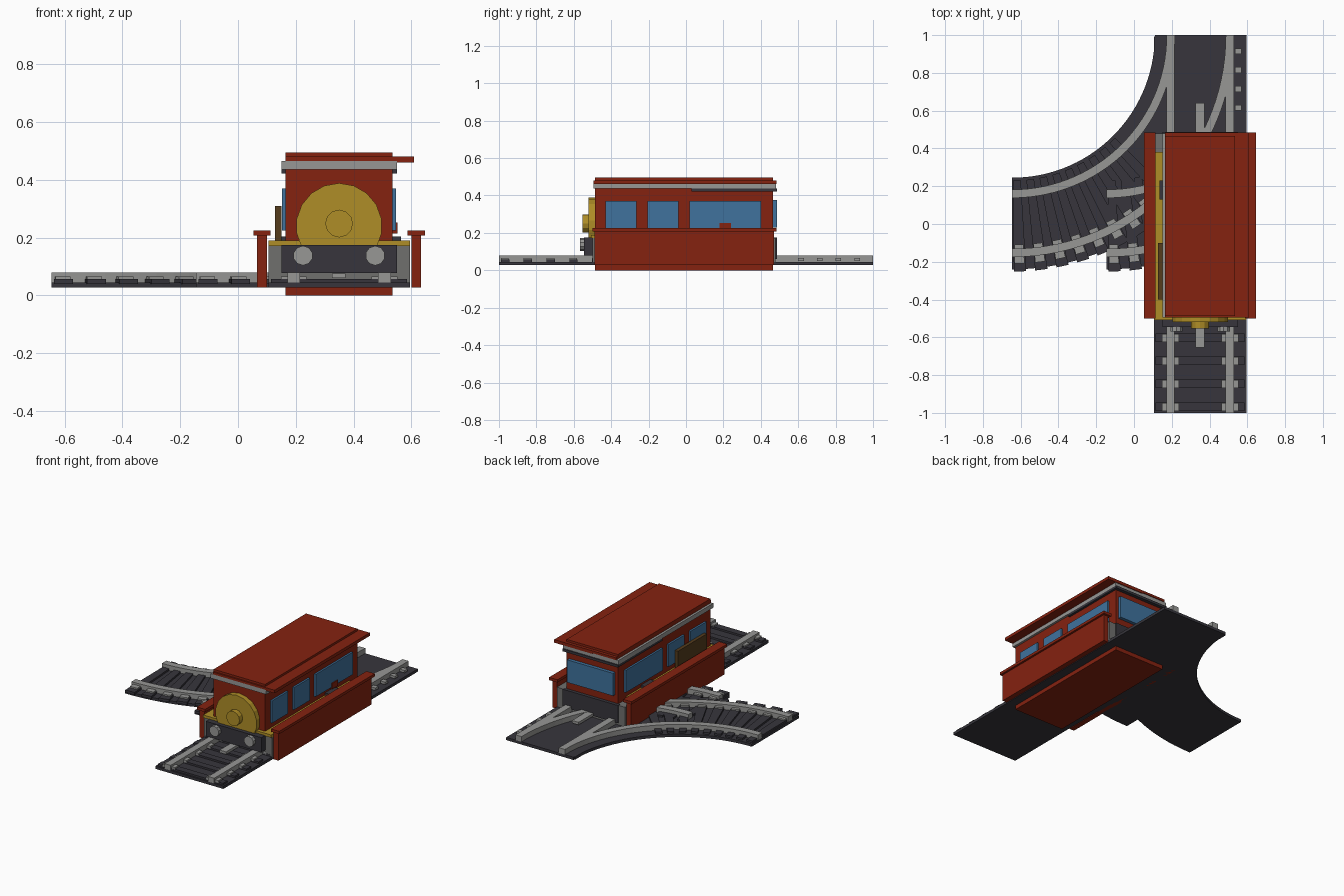
import bpy, bmesh, math
from mathutils import Matrix

if "Cube" in bpy.data.objects:
    bpy.data.objects.remove(bpy.data.objects["Cube"], do_unlink=True)


def material(name, r, g, b):
    m = bpy.data.materials.new(name)
    m.use_nodes = True
    m.diffuse_color = (r, g, b, 1)
    m.node_tree.nodes["Principled BSDF"].inputs["Base Color"].default_value = (r, g, b, 1)
    return m


red = material("brick red", .235, .016, .005)
gold = material("gold", .43, .27, .02)
light_gray = material("light gray", .31, .31, .30)
mid_gray = material("stone gray", .16, .16, .155)
dark = material("charcoal", .038, .036, .045)
blue = material("window blue", .05, .17, .34)
brown = material("dark brown", .09, .045, .012)


def finish(bm, name, mat):
    bmesh.ops.recalc_face_normals(bm, faces=bm.faces)
    me = bpy.data.meshes.new(name)
    bm.to_mesh(me)
    bm.free()
    me.materials.append(mat)
    ob = bpy.data.objects.new(name, me)
    bpy.context.collection.objects.link(ob)
    return ob


def box(name, x, y, z, mat):
    """Box from three (low, high) ranges."""
    bm = bmesh.new()
    size = [b - a for a, b in (x, y, z)]
    mid = [(a + b) / 2 for a, b in (x, y, z)]
    bmesh.ops.create_cube(bm, size=1, matrix=Matrix.Translation(mid) @ Matrix.Diagonal((*size, 1)))
    return finish(bm, name, mat)


def disc(name, x, z, radius, y, sides, mat):
    """Cylinder lying along y."""
    bm = bmesh.new()
    place = Matrix.Translation((x, sum(y) / 2, z)) @ Matrix.Rotation(math.pi / 2, 4, 'X')
    bmesh.ops.create_cone(bm, cap_ends=True, segments=sides, radius1=radius, radius2=radius,
                          depth=y[1] - y[0], matrix=place)
    return finish(bm, name, mat)


def arc(name, cx, r, z, angles, steps, mat):
    """Curved bar swept about the point (cx, 1), starting below it."""
    bm = bmesh.new()
    rings = []
    for i in range(steps + 1):
        t = math.radians(angles[0] + (angles[1] - angles[0]) * i / steps)
        rings.append([bm.verts.new((cx + q * math.sin(t), 1 - q * math.cos(t), h))
                      for q, h in ((r[0], z[0]), (r[1], z[0]), (r[1], z[1]), (r[0], z[1]))])
    for a, b in zip(rings, rings[1:]):
        for k in range(4):
            bm.faces.new((a[k], a[k - 1], b[k - 1], b[k]))
    bm.faces.new(rings[0])
    bm.faces.new(rings[-1][::-1])
    return finish(bm, name, mat)


MID = .35           # centre line of the straight track
BED = (.027, .045)
TIE = (.04, .057)
CHAIR = (.05, .066)
RAIL = (.045, .079)

# Straight track
box("straight_bed", (.105, .595), (-1, .99), BED, dark)
for side in (-1, 1):
    cx = MID + side * .157
    box("straight_rail", (cx - .022, cx + .022), (-1, .99), RAIL, light_gray)
for i in range(5):
    y = -.99 + i * .122
    box("straight_sleeper", (.115, .585), (y, y + .045), TIE, dark)
    for side in (-1, 1):
        cx = MID + side * .157
        box("rail_chair", (cx - .045, cx + .045), (y, y + .042), CHAIR, light_gray)
for i in range(4):
    y = .6 + i * .1
    box("rear_chair", (.535, .57), (y, y + .03), CHAIR, light_gray)


# Curved tracks: the full branch and a short stub of a second one
def curved_track(label, cx, sweep, tie_sweep, steps):
    arc(label + "_bed", cx, (.755, 1.24), BED, (0, sweep), steps, dark)
    for r in (.84, 1.153):
        arc(label + "_rail", cx, (r - .022, r + .022), RAIL, (0, sweep), steps, light_gray)
    t = 0
    while t < tie_sweep:
        arc(label + "_sleeper", cx, (.77, 1.252), TIE, (t + .4, t + 3.4), 1, dark)
        arc(label + "_chair", cx, (1.11, 1.21), CHAIR, (t + .6, t + 3.1), 1, light_gray)
        t += 5.2


curved_track("branch", -.645, 90, 45, 30)
curved_track("stub", -.145, 20, 18, 7)

# Coupling bar along the underside
box("coupling_bar", (.326, .373), (-.655, .64), (.06, .077), light_gray)

# Carriage body and floor
box("body", (.165, .535), (-.486, .465), (0, .495), red)
box("base", (.105, .595), (-.5, .478), (.04, .172), mid_gray)
box("floor", (.105, .595), (-.508, .38), (.172, .19), gold)

# Long side skirts with caps
for side in (-1, 1):
    cx = MID + side * .267
    box("skirt", (cx - .017, cx + .017), (-.49, .47), (.027, .21), red)
    box("skirt_cap", (cx - .03, cx + .03), (-.5, .485), (.207, .225), red)

# Side windows
for side in (-1, 1):
    face = MID + side * .185
    outer = face + side * .012
    xs = (min(face, outer), max(face, outer))
    for y in ((-.43, -.265), (-.205, -.04), (.02, .4)):
        box("side_window", xs, y, (.225, .37), blue)
    box("floor_block", (MID + side * .2 - .015, MID + side * .2 + .015), (.13, .23), (.19, .205), dark)
box("side_handle", (.535, .553), (.18, .24), (.215, .252), red)
box("side_panel", (.128, .15), (-.4, -.1), (.19, .31), brown)

# Rear window and buffer
box("rear_window", (.185, .515), (.465, .487), (.228, .375), blue)
box("rear_buffer", (.15, .55), (.465, .487), (.06, .175), dark)

# Nose, hub, front buffer and lamps
disc("nose_disc", MID, .24, .149, (-.52, -.48), 18, gold)
disc("nose_hub", MID, .249, .048, (-.553, -.51), 12, gold)
box("front_buffer", (.15, .55), (-.545, -.49), (.078, .175), dark)
for side in (-1, 1):
    disc("front_lamp", MID + side * .125, .138, .034, (-.568, -.54), 10, light_gray)

# Roof trim and slabs
box("roof_trim", (.15, .55), (-.495, .48), (.437, .466), light_gray)
box("rear_trim", (.15, .55), (.03, .487), (.422, .438), dark)
box("roof_slab", (.335, .61), (-.495, .485), (.461, .481), red)
box("roof_edge", (.165, .5), (-.495, .485), (.466, .481), red)
